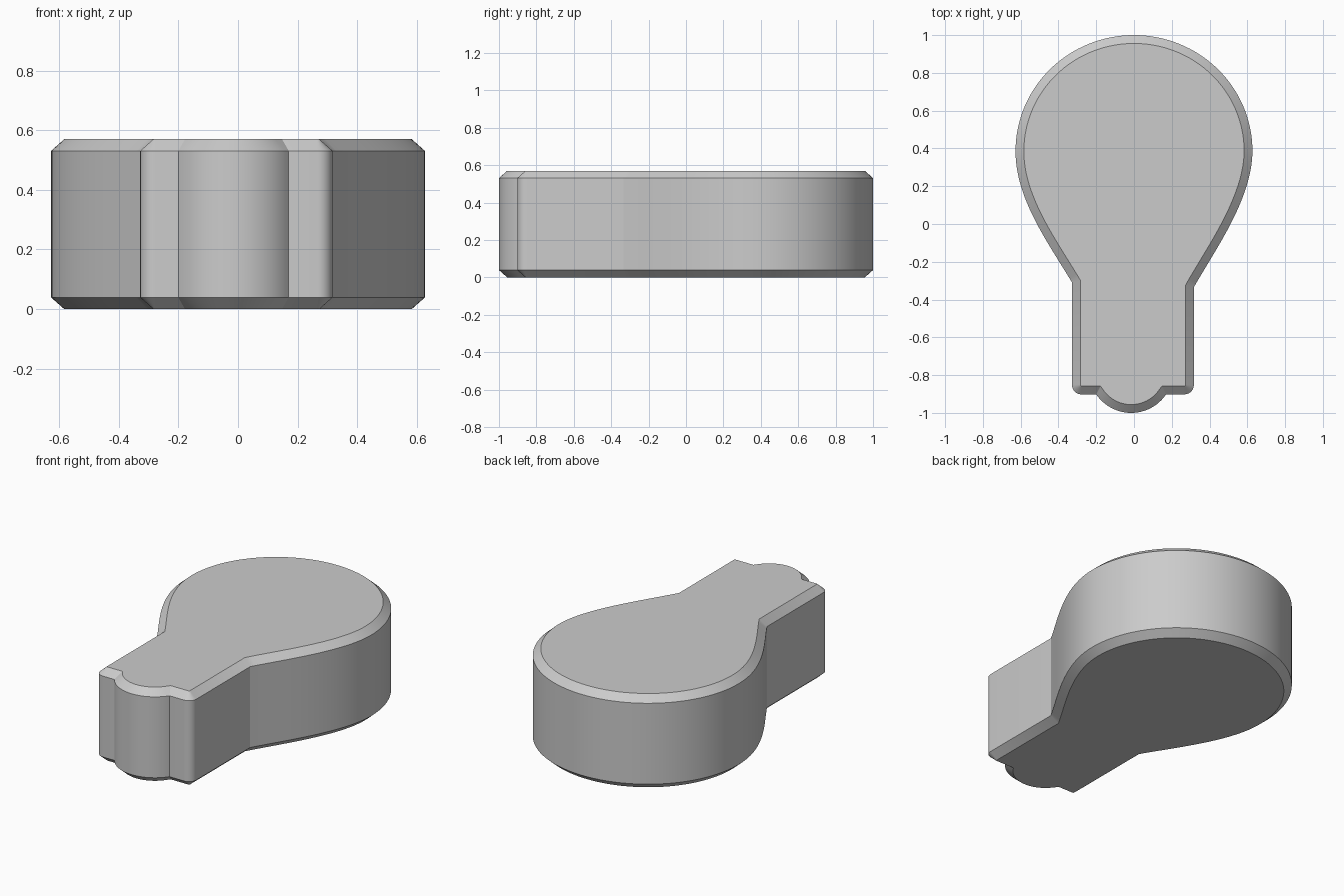
import bpy, bmesh, math
from mathutils import Vector

if "Cube" in bpy.data.objects:
    bpy.data.objects.remove(bpy.data.objects["Cube"])

HEIGHT, CHAMFER_Z, INSET = 0.57, 0.039, 0.044


def arc(cx, cy, rx, ry, a0, a1, n):
    pts = []
    for i in range(n + 1):
        a = math.radians(a0 + (a1 - a0) * i / n)
        pts.append(Vector((cx + rx * math.cos(a), cy + ry * math.sin(a))))
    return pts


def bezier(p0, p1, p2, p3, n):
    p0, p1, p2, p3 = map(Vector, (p0, p1, p2, p3))
    return [p0 * (1 - t) ** 3 + p1 * 3 * t * (1 - t) ** 2 + p2 * 3 * t * t * (1 - t) + p3 * t ** 3
            for t in (i / n for i in range(n + 1))]


def inset_outline(pts, d):
    # Mitred inward offset of a counter-clockwise outline
    out = []
    for i, p in enumerate(pts):
        a = (p - pts[i - 1]).normalized()
        b = (pts[(i + 1) % len(pts)] - p).normalized()
        na, nb = Vector((-a.y, a.x)), Vector((-b.y, b.x))
        out.append(p + (na + nb) * (d / (1 + na.dot(nb))))
    return out


# Outline, counter-clockwise: glass dome, left neck, base, contact bump, right neck
half, depth = 0.185, 0.098
r = (half ** 2 + depth ** 2) / (2 * depth)
sweep = math.degrees(math.asin(half / r))
raw = arc(0, 0.387, 0.627, 0.613, 0, 180, 64)
raw += bezier((-0.627, 0.387), (-0.63, 0.13), (-0.44, -0.12), (-0.328, -0.31), 24)
raw += arc(-0.278, -0.852, 0.05, 0.05, 180, 270, 8)
raw += arc(-0.015, -0.902 - depth + r, r, r, 270 - sweep, 270 + sweep, 24)
raw += arc(0.267, -0.852, 0.05, 0.05, 270, 360, 8)
raw += bezier((0.317, -0.335), (0.42, -0.15), (0.627, 0.13), (0.627, 0.387), 24)
outline = []
for p in raw:
    if all((p - q).length > 1e-4 for q in outline[-1:] + outline[:1]):
        outline.append(p)
inner = inset_outline(outline, INSET)

# Chamfered slab from four stacked rings
bm = bmesh.new()
levels = ((inner, 0), (outline, CHAMFER_Z), (outline, HEIGHT - CHAMFER_Z), (inner, HEIGHT))
rings = [[bm.verts.new((p.x, p.y, z)) for p in pts] for pts, z in levels]
for lo, hi in zip(rings, rings[1:]):
    for i in range(len(lo)):
        j = (i + 1) % len(lo)
        bm.faces.new((lo[i], lo[j], hi[j], hi[i]))
bm.faces.new(rings[-1])
bm.faces.new(rings[0][::-1])
mesh = bpy.data.meshes.new("light_bulb_block")
bm.to_mesh(mesh)
bm.free()

block = bpy.data.objects.new("light_bulb_block", mesh)
bpy.context.collection.objects.link(block)
grey = bpy.data.materials.new("light_grey")
grey.diffuse_color = (0.6, 0.6, 0.6, 1)
grey.use_nodes = True
grey.node_tree.nodes["Principled BSDF"].inputs["Base Color"].default_value = grey.diffuse_color
mesh.materials.append(grey)

bpy.context.view_layer.objects.active = block
block.select_set(True)
bpy.ops.object.shade_smooth_by_angle(angle=math.radians(25))
